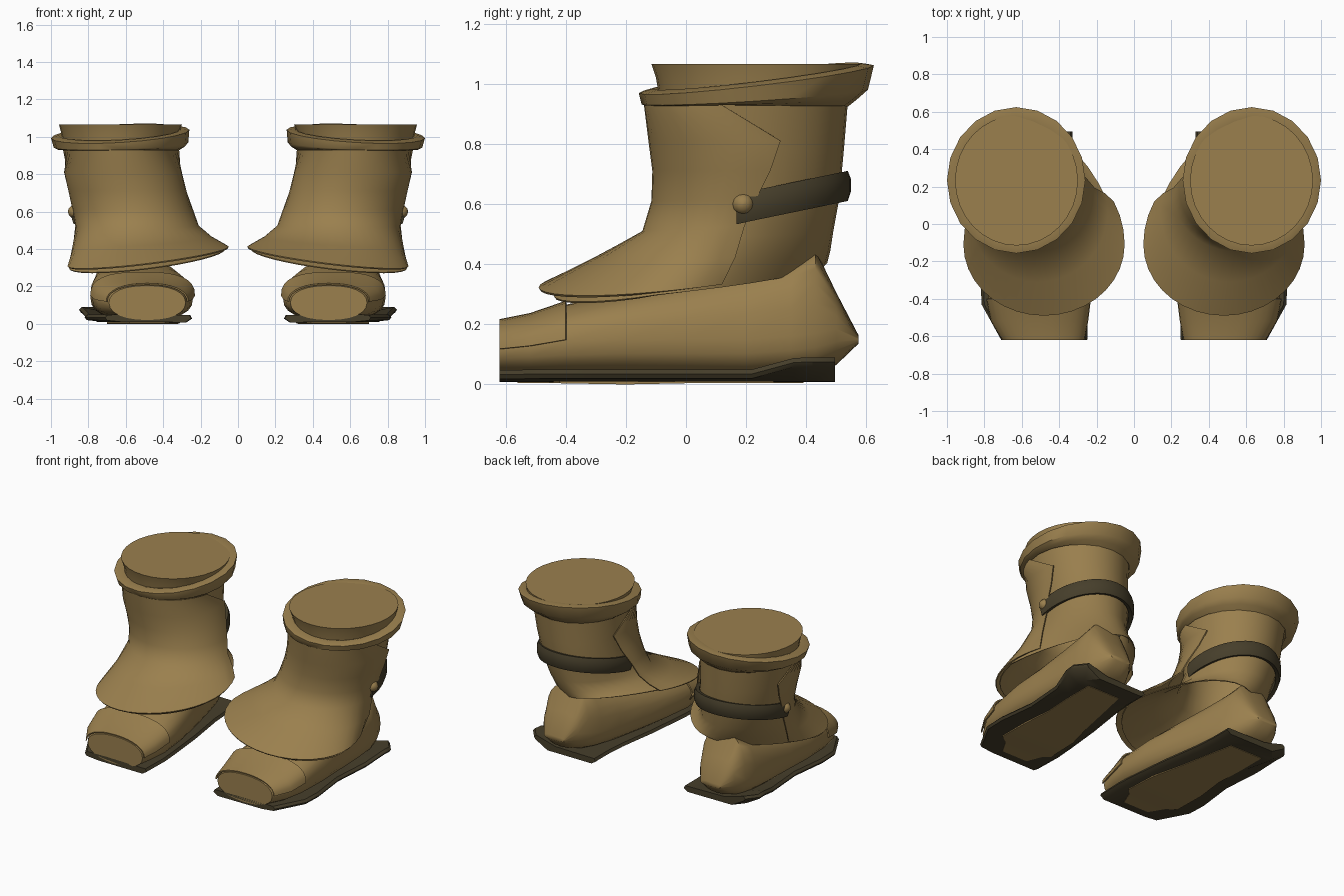
import bpy, bmesh, math

if "Cube" in bpy.data.objects:
    bpy.data.objects.remove(bpy.data.objects["Cube"])


def material(name, rgb):
    m = bpy.data.materials.new(name)
    m.diffuse_color = (*rgb, 1)
    m.use_nodes = True
    m.node_tree.nodes["Principled BSDF"].inputs["Base Color"].default_value = m.diffuse_color
    return m


LEATHER = material("tan_leather", (0.325, 0.215, 0.076))
DARK = material("dark_leather", (0.062, 0.049, 0.024))


def loft(name, rings, mat, closed=True, caps=(True, True), thick=0, sharp=40):
    """Skin a list of equal rings, then mirror the part to the other boot."""
    bm = bmesh.new()
    rows = [[bm.verts.new(p) for p in r] for r in rings]
    n = len(rows[0])
    for a, b in zip(rows, rows[1:]):
        for i in range(n if closed else n - 1):
            j = (i + 1) % n
            bm.faces.new((a[i], a[j], b[j], b[i]))
    if closed:
        for use, row in zip(caps, (rows[0], rows[-1])):
            if use:
                bm.faces.new(row)
    bmesh.ops.recalc_face_normals(bm, faces=bm.faces)
    if thick:
        bmesh.ops.solidify(bm, geom=bm.faces[:], thickness=thick)
        bmesh.ops.recalc_face_normals(bm, faces=bm.faces)
    me = bpy.data.meshes.new(name)
    bm.to_mesh(me)
    bm.free()
    me.materials.append(mat)
    me.shade_smooth()
    me.set_sharp_from_angle(angle=math.radians(sharp))
    ob = bpy.data.objects.new(name, me)
    bpy.context.collection.objects.link(ob)
    ob.modifiers.new("other_boot", 'MIRROR').use_mirror_merge = False
    return ob


def egg(x0, x1, y0, y1, z, tx=0, ty=0, yc=None, taper=0, start=0, end=360, n=32, full=True):
    """Horizontal oval with a tilt (tx, ty), its widest line at yc, narrowing to the back."""
    yc = (y0 + y1) / 2 if yc is None else yc
    pts = []
    for i in range(n if full else n + 1):
        a = math.radians(start + (end - start) * i / n)
        c, s = math.cos(a), math.sin(a)
        w = (x1 - x0) / 2 * c * (1 - taper * max(s, 0))
        y = yc + s * (y1 - yc if s > 0 else yc - y0)
        pts.append(((x0 + x1) / 2 + w, y, z + tx * c + ty * s))
    return pts


# Shaft, flaring into the lower skirt at the front
loft("shaft", [
    egg(.325, .925, -.125, .54, .96),
    egg(.33, .895, -.105, .525, .78),
    egg(.32, .858, -.10, .51, .62),
    egg(.29, .85, -.12, .49, .50, -.01, .01, .15, .1),
    egg(.20, .87, -.25, .48, .415, -.03, .03, .03, .2),
    egg(.07, .905, -.44, .47, .350, -.052, .054, -.10, .25),
], LEATHER, caps=(True, False), thick=.006, sharp=70)

# Front flap: wraps the front of the shaft and spreads over the foot
flap = []
for x0, x1, y0, y1, z, tx, ty, reach in [
        (.305, .945, -.14, .54, .93, 0, 0, -14),
        (.30, .93, -.125, .53, .81, 0, 0, 20),
        (.275, .907, -.112, .52, .71, 0, 0, 14),
        (.24, .885, -.115, .51, .61, 0, 0, 6),
        (.21, .87, -.145, .47, .525, .0, .015, 6),
        (.14, .885, -.31, .41, .44, -.025, .022, 16),
        (.05, .912, -.49, .35, .36, -.053, .037, 30)]:
    flap.append(egg(x0, x1, y0, y1, z, tx, ty, None if z > .5 else y0 + .38,
                    start=-180 - reach, end=reach, n=24, full=False))
loft("front_flap", flap, LEATHER, closed=False, thick=.008, sharp=75)

# Tilted rolled collar and the flat-topped lining inside it
loft("collar", [
    egg(.315, .935, -.125, .54, .928, 0, -.003, n=20),
    egg(.285, .965, -.143, .57, .939, -.008, .010, n=20),
    egg(.266, .985, -.148, .605, .956, -.014, .024, n=20),
    egg(.26, 1.0, -.157, .625, 1.015, -.022, .046, n=20),
    egg(.30, .96, -.11, .585, 1.025, -.018, .042, n=20),
    egg(.34, .92, -.07, .545, 1.015, -.018, .042, n=20),
], LEATHER, caps=(False, False))
loft("collar_lining", [
    egg(.33, .935, -.09, .565, .96),
    egg(.315, .945, -.10, .575, 1.02),
    egg(.30, .957, -.115, .58, 1.065),
], LEATHER)

# Strap around the back of the shaft
strap = []
for off, dz in [(0, -.045), (.022, -.05), (.032, -.02), (.032, .025), (.022, .05), (0, .045)]:
    row = egg(.318 - off, .858 + off, -.10, .516 + off, .59, 0, .07, .20,
              start=-6, end=186, n=24, full=False)
    strap.append([(x, y, z + dz) for x, y, z in row])
loft("strap", [list(r) for r in zip(*strap)], DARK, sharp=50)

# Round strap button on the outer side
loft("strap_button", [
    [(.872 + .037 * math.cos(t), .19 + .037 * math.sin(t) * math.cos(a),
      .60 + .037 * math.sin(t) * math.sin(a))
     for a in [k * math.tau / 12 for k in range(12)]]
    for t in [math.radians(d) for d in (5, 30, 60, 90, 120, 150, 175)]], LEATHER)


def foot_ring(y, x0, x1, z0, z1, p=.75, n=24):
    """Upright foot section: low widest line, rounded underside, domed top."""
    zm = z0 + min((z1 - z0) * .5, .13)
    pts = []
    for i in range(n):
        a = math.tau * i / n
        c, s = math.cos(a), math.sin(a)
        c = math.copysign(abs(c) ** p, c)
        v = math.copysign(abs(s) ** p, s)
        pts.append(((x0 + x1) / 2 + (x1 - x0) / 2 * c, y,
                    zm + v * (z1 - zm if s > 0 else zm - z0)))
    return pts


# Foot, cut flat at the toes and ending in a pointed heel
loft("foot", [foot_ring(*s) for s in [
    (-.62, .28, .69, .02, .205, .9), (-.52, .255, .75, .02, .225, .85),
    (-.40, .24, .78, .02, .265), (-.20, .26, .79, .02, .31),
    (0, .30, .78, .02, .345), (.20, .35, .77, .02, .385),
    (.35, .385, .765, .03, .415), (.43, .42, .745, .04, .45),
    (.50, .455, .715, .065, .305), (.573, .51, .66, .135, .165)]], LEATHER, sharp=50)

# Toe cap: a thin shell over the front of the foot
loft("toe_cap", [foot_ring(*s, n=32)[:17] for s in [
    (-.62, .265, .705, .02, .217, .9), (-.52, .245, .765, .02, .237, .85),
    (-.40, .23, .79, .02, .278)]], LEATHER, closed=False, thick=.008)

# Thin sole, its outer edge turned up at the heel: y, inner x, outer x, outer top z
SOLE = [(-.62, .25, .71, .048), (-.43, .245, .815, .05), (-.30, .255, .82, .05),
        (-.05, .28, .79, .05), (.22, .32, .81, .05), (.36, .33, .845, .088),
        (.42, .33, .85, .09), (.495, .33, .79, .09)]
loft("sole", [[(x0 + .03, y, .008), (x1 - .10, y, .009), (x1 - .01, y, z - .03),
               (x1, y, z - .015), (x1 - .015, y, z), (x0 + .3, y, .05),
               (x0 + .01, y, .046), (x0, y, .028)] for y, x0, x1, z in SOLE], DARK, sharp=35)

# Leather showing through the underside of the sole
loft("sole_patch", [[(x0, y, z), (x1, y, z), (x1, y, .01), (x0, y, .01)] for y, x0, x1, z in [
    (-.56, .39, .58, .005), (-.46, .35, .64, .005), (-.42, .31, .70, .004),
    (-.20, .32, .70, 0), (0, .37, .68, .004), (.20, .41, .69, .005),
    (.39, .45, .69, .005)]], LEATHER)
